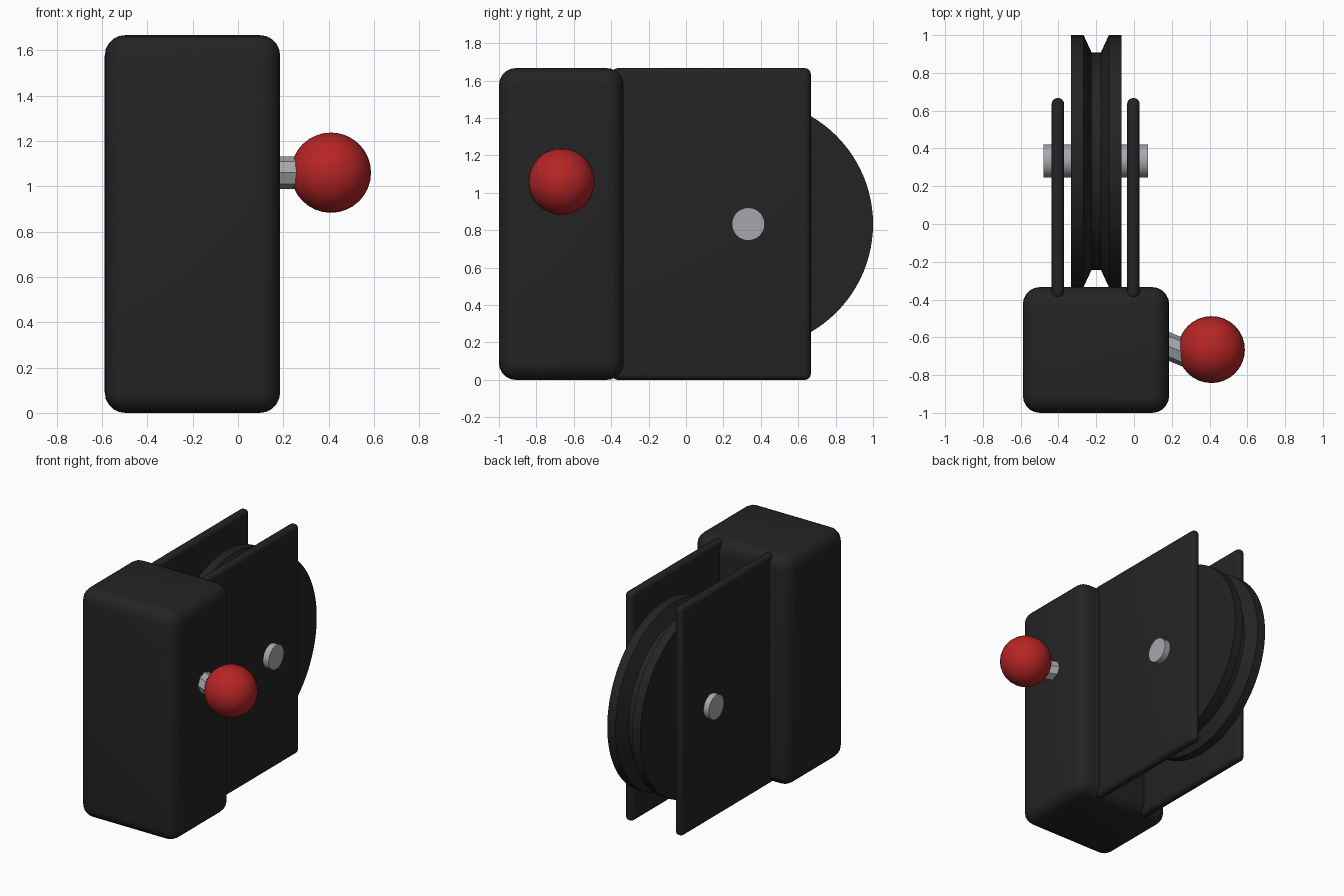
import bpy
import math

cube = bpy.data.objects.get("Cube")
if cube:
    bpy.data.objects.remove(cube)


def material(name, rgb):
    m = bpy.data.materials.new(name)
    m.use_nodes = True
    color = (*rgb, 1)
    m.diffuse_color = color
    m.node_tree.nodes["Principled BSDF"].inputs["Base Color"].default_value = color
    return m


BLACK = material("matte black", (0.017, 0.017, 0.017))
RED = material("knob red", (0.47, 0.018, 0.018))
STEEL = material("steel grey", (0.38, 0.39, 0.41))


def finish(name, mat, angle=35):
    ob = bpy.context.object
    ob.name = name
    ob.data.materials.clear()
    ob.data.materials.append(mat)
    bpy.ops.object.shade_smooth_by_angle(angle=math.radians(angle))
    return ob


def rounded_box(name, low, high, radius, segments):
    center = [(a + b) / 2 for a, b in zip(low, high)]
    bpy.ops.mesh.primitive_cube_add(size=1, location=center)
    ob = bpy.context.object
    ob.scale = [b - a for a, b in zip(low, high)]
    bpy.ops.object.transform_apply(location=False, rotation=False, scale=True)
    bev = ob.modifiers.new("rounded edges", "BEVEL")
    bev.width = radius
    bev.segments = segments
    bpy.ops.object.modifier_apply(modifier=bev.name)
    return finish(name, BLACK)


def rod(name, x0, x1, y, z, radius, sides, angle):
    bpy.ops.mesh.primitive_cylinder_add(
        vertices=sides, radius=radius, depth=x1 - x0,
        location=((x0 + x1) / 2, y, z), rotation=(0, math.pi / 2, 0))
    return finish(name, STEEL, angle)


TOP = 1.667
AXLE_Y, AXLE_Z = 0.333, 0.833
KNOB_Y, KNOB_Z = -0.665, 1.06

# Housing block and the two side plates
rounded_box("housing", (-0.588, -1, 0), (0.186, -0.334, TOP), 0.09, 5)
for name, x in (("right_plate", -0.403), ("left_plate", -0.003)):
    rounded_box(name, (x - 0.033, -0.395, 0), (x + 0.033, 0.667, TOP), 0.031, 4)

# Grooved wheel: half profile (x offset, radius) mirrored and spun about the axle
half = [(0.133, 0), (0.133, 0.667), (0.067, 0.667), (0.025, 0.576)]
profile = half + [(-x, r) for x, r in reversed(half)]
SIDES = 96
verts, faces = [], []
for i in range(SIDES):
    a = math.tau * i / SIDES
    verts += [(x, r * math.cos(a), r * math.sin(a)) for x, r in profile[1:-1]]
rings = len(profile) - 2
for i in range(SIDES):
    j = (i + 1) % SIDES
    for k in range(rings - 1):
        faces.append((i * rings + k, i * rings + k + 1,
                      j * rings + k + 1, j * rings + k))
faces.append([i * rings for i in range(SIDES)])
faces.append([i * rings + rings - 1 for i in reversed(range(SIDES))])
mesh = bpy.data.meshes.new("grooved_wheel")
mesh.from_pydata(verts, [], faces)
wheel = bpy.data.objects.new("grooved_wheel", mesh)
wheel.location = (-0.2, AXLE_Y, AXLE_Z)
bpy.context.collection.objects.link(wheel)
bpy.ops.object.select_all(action="DESELECT")
bpy.context.view_layer.objects.active = wheel
wheel.select_set(True)
bpy.ops.object.mode_set(mode="EDIT")
bpy.ops.mesh.select_all(action="SELECT")
bpy.ops.mesh.normals_make_consistent(inside=False)
bpy.ops.object.mode_set(mode="OBJECT")
finish("grooved_wheel", BLACK, 20)

# Axle through plates and wheel
rod("axle", -0.478, 0.075, AXLE_Y, AXLE_Z, 0.088, 32, 35)

# Knob on a short faceted stem
stem = rod("knob_stem", 0.15, 0.3, KNOB_Y, KNOB_Z, 0.071, 8, 20)
stem.rotation_euler = (math.pi / 8, math.pi / 2, 0)
bpy.ops.mesh.primitive_uv_sphere_add(
    segments=32, ring_count=16, radius=0.177, location=(0.41, KNOB_Y, KNOB_Z))
finish("knob", RED)
